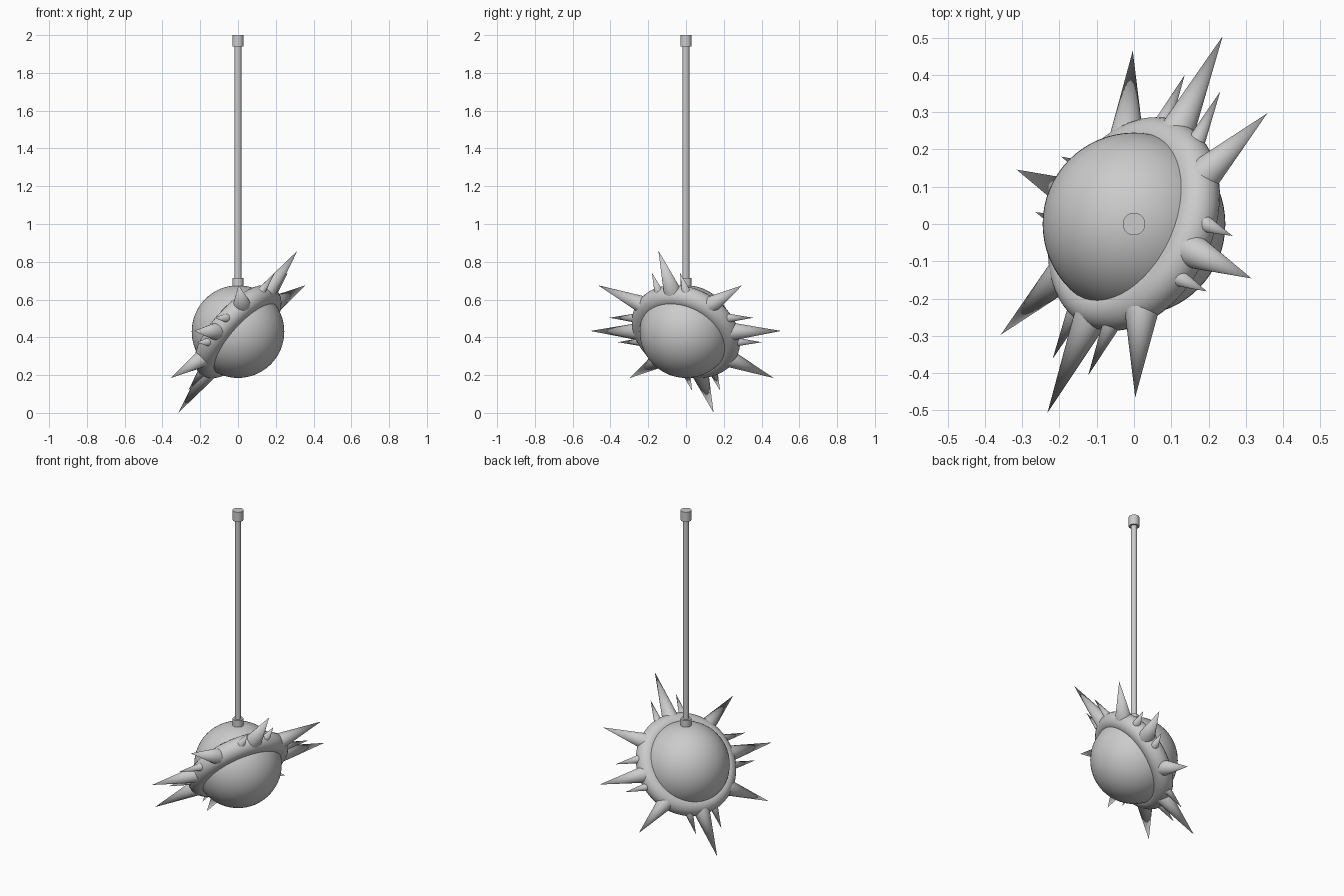
import bpy, math
from mathutils import Vector, Matrix

if "Cube" in bpy.data.objects:
    bpy.data.objects.remove(bpy.data.objects["Cube"])

C = Vector((0, 0, 0.43))                      # ball centre
U = Vector((0.422, 0.907, 0)).normalized()    # ring plane axes
V = Vector((0.571, -0.2645, 0.777)).normalized()
N = U.cross(V).normalized()


def finish(name):
    ob = bpy.context.object
    ob.name = name
    bpy.ops.object.shade_smooth_by_angle(angle=math.radians(40))
    return ob


def rod(name, r, z0, z1):
    bpy.ops.mesh.primitive_cylinder_add(vertices=32, radius=r, depth=z1 - z0,
                                        location=(0, 0, (z0 + z1) / 2))
    return finish(name)


def spike(name, base, tip, r):
    # base and tip are given in ring plane coordinates
    a = C + U * base[0] + V * base[1]
    b = C + U * tip[0] + V * tip[1]
    d = b - a
    bpy.ops.mesh.primitive_cone_add(vertices=32, radius1=r, radius2=0, depth=d.length,
                                    location=(a + b) / 2,
                                    rotation=d.to_track_quat('Z', 'Y').to_euler())
    return finish(name)


# ball
bpy.ops.mesh.primitive_uv_sphere_add(segments=64, ring_count=32, radius=0.245, location=C)
finish("ball")

# tilted ring around the ball
bpy.ops.mesh.primitive_torus_add(major_radius=0.24, minor_radius=0.06, major_segments=72,
                                 minor_segments=24, location=C,
                                 rotation=N.to_track_quat('Z', 'Y').to_euler())
finish("ring")

# hanging rod with end collars
rod("rod", 0.018, 0.66, 1.99)
rod("top_collar", 0.03, 1.94, 2.0)
rod("lower_collar", 0.03, 0.66, 0.714)

# spikes: large ones on the axes and diagonals, small ones flanking the axis spikes
for s in (1, -1):
    spike("large_spike", (0.24 * s, 0), (0.557 * s, 0.005), 0.052)
    spike("large_spike", (0, 0.24 * s), (0, 0.552 * s), 0.052)
    for t in (1, -1):
        spike("diagonal_spike", (0.173 * s, 0.167 * t), (0.42 * s, 0.316 * t), 0.052)
        v = 0.095 if t > 0 else -0.072
        spike("small_spike", (0.23 * s, v * 0.97), (0.42 * s, v), 0.03)
        spike("small_spike", (0.08 * t, 0.23 * s), (0.082 * t, 0.402 * s), 0.03)
